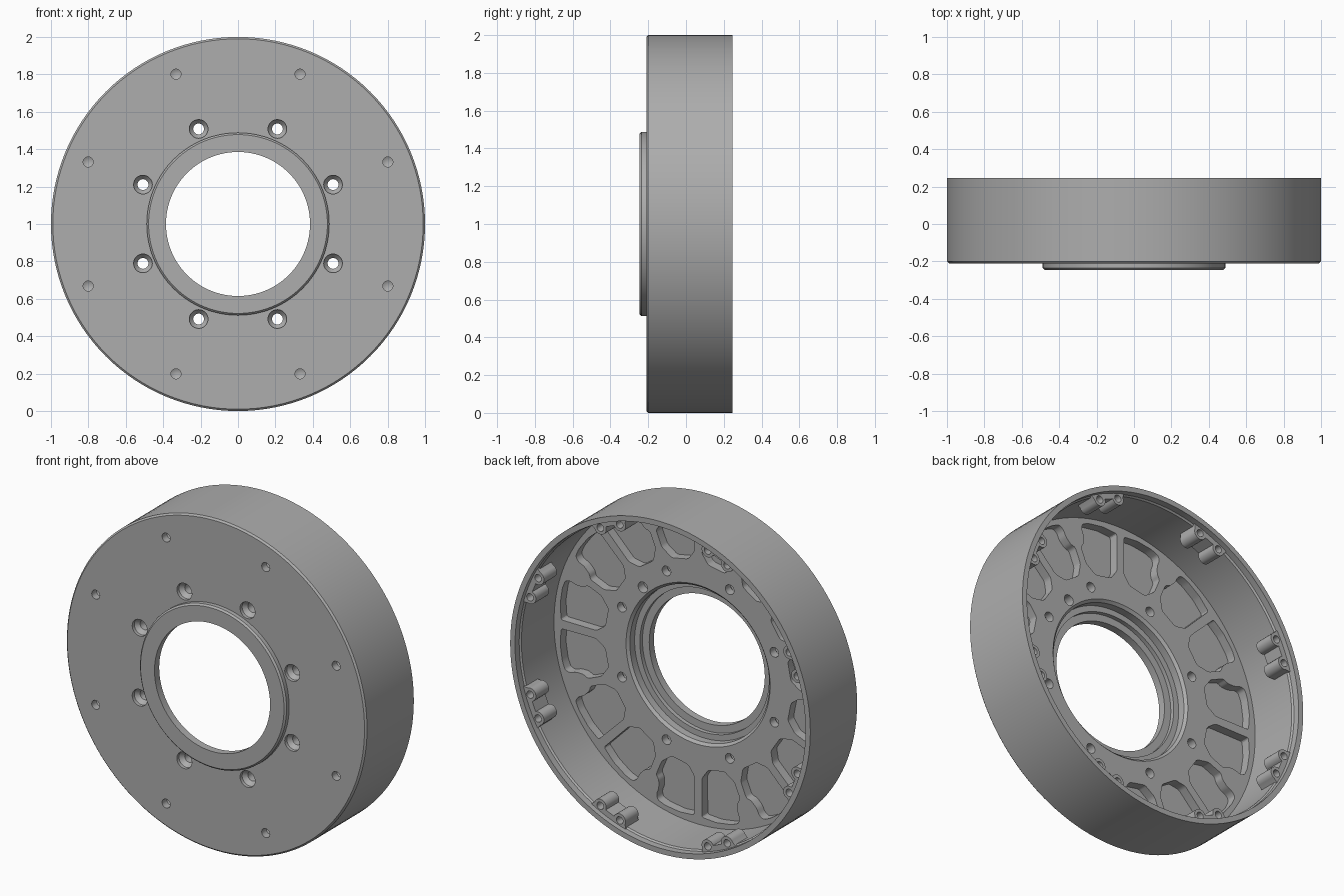
import bpy, bmesh, math
from mathutils import Matrix, Vector

cube = bpy.data.objects.get("Cube")
if cube:
    bpy.data.objects.remove(cube)

metal = bpy.data.materials.new("grey metal")
metal.use_nodes = True
grey = (0.42, 0.42, 0.42, 1)
metal.diffuse_color = grey
metal.node_tree.nodes["Principled BSDF"].inputs["Base Color"].default_value = grey

BACK, FRONT, WEB, FLOOR = 0.245, -0.21, -0.115, -0.17
EIGHTH = math.tau / 8
BOLT_ANGLES = [EIGHTH * (i + 0.5) for i in range(8)]


def place(u, v, angle, y):
    """Point u along and v across a spoke at the given angle around the axis."""
    c, s = math.cos(angle), math.sin(angle)
    return Vector((u * c - v * s, y, 1 + u * s + v * c))


def lathe(bm, profile, centre, segments, closed=False):
    """Revolve (radius, y) points around a line parallel to y."""
    verts = [bm.verts.new((centre.x + r, y, centre.z)) for r, y in profile]
    pairs = list(zip(verts, verts[1:]))
    if closed:
        pairs.append((verts[-1], verts[0]))
    edges = [bm.edges.new(p) for p in pairs]
    bmesh.ops.spin(bm, geom=verts + edges, cent=centre, axis=(0, 1, 0),
                   angle=math.tau, steps=segments)


def prism(bm, outline, angle, y0, y1, rounding=0):
    """Extrude an outline of (u, v) points along y."""
    low = [bm.verts.new(place(u, v, angle, y0)) for u, v in outline]
    high = [bm.verts.new(place(u, v, angle, y1)) for u, v in outline]
    bm.faces.new(low)
    bm.faces.new(high[::-1])
    n = len(low)
    for i in range(n):
        j = (i + 1) % n
        bm.faces.new((low[j], low[i], high[i], high[j]))
    if rounding:
        sides = [bm.edges.get(p) for p in zip(low, high)]
        bmesh.ops.bevel(bm, geom=sides, offset=rounding, segments=3,
                        profile=0.5, affect='EDGES', clamp_overlap=True)


def finish(bm, name):
    bmesh.ops.remove_doubles(bm, verts=bm.verts, dist=0.00005)
    bmesh.ops.recalc_face_normals(bm, faces=bm.faces)
    mesh = bpy.data.meshes.new(name)
    bm.to_mesh(mesh)
    bm.free()
    mesh.materials.append(metal)
    obj = bpy.data.objects.new(name, mesh)
    bpy.context.collection.objects.link(obj)
    return obj


def activate(obj):
    bpy.ops.object.select_all(action='DESELECT')
    obj.select_set(True)
    bpy.context.view_layer.objects.active = obj


def cut(obj, cutter):
    mod = obj.modifiers.new("cut", 'BOOLEAN')
    mod.operation, mod.solver, mod.object = 'DIFFERENCE', 'EXACT', cutter
    cutter.hide_render = True
    activate(obj)
    bpy.ops.object.modifier_apply(modifier=mod.name)
    bpy.data.objects.remove(cutter)


def smooth(obj):
    activate(obj)
    bpy.ops.object.shade_smooth_by_angle(angle=math.radians(25))


# Drum housing: front plate, outer wall, hub collar and stepped bore
bm = bmesh.new()
lathe(bm, [(0.99, FRONT), (1, -0.2), (1, BACK), (0.968, BACK), (0.968, 0.205),
           (0.96, 0.195), (0.96, WEB), (0.48, WEB), (0.465, -0.13),
           (0.465, -0.175), (0.43, -0.175), (0.43, -0.2), (0.385, -0.2),
           (0.385, -BACK), (0.478, -BACK), (0.488, -0.235), (0.488, FRONT)],
      Vector((0, 0, 1)), 128, closed=True)
housing = finish(bm, "drum_housing")

# Sixteen pockets in the web, mirrored in pairs about the spokes
pocket = [(0.62, -0.055), (0.67, -0.108), (0.9, -0.152), (0.925, -0.06),
          (0.93, 0.04), (0.92, 0.092), (0.89, 0.105), (0.85, 0.098),
          (0.8, 0.108), (0.775, 0.131), (0.68, 0.112), (0.62, 0.055)]
bm = bmesh.new()
for angle in BOLT_ANGLES:
    for side in (-1, 1):
        outline = [(u, -side * v) for u, v in pocket]
        prism(bm, outline, angle + side * EIGHTH / 4, FLOOR, WEB + 0.05, 0.012)
cut(housing, finish(bm, "pocket_cutter"))

# Countersunk bolt holes, blind front holes and one blind hole in the web
bm = bmesh.new()
for angle in BOLT_ANGLES:
    lathe(bm, [(0, -0.3), (0.05, -0.3), (0.05, -0.19), (0.029, -0.165),
               (0.029, 0), (0, 0)], place(0.55, 0, angle, 0), 28)
    lathe(bm, [(0, -0.3), (0.027, -0.3), (0.027, -0.165), (0, -0.15)],
          place(0.867, 0, angle, 0), 24)
lathe(bm, [(0, 0), (0.032, 0), (0.032, -0.17), (0, -0.17)],
      place(0.52, 0, EIGHTH, 0), 24)
cut(housing, finish(bm, "hole_cutter"))

# Small radial hole through the outer wall
bm = bmesh.new()
spot = place(0.98, 0, 5 * EIGHTH, -0.06)
turn = Vector((0, 0, 1)).rotation_difference(spot - Vector((0, -0.06, 1)))
bmesh.ops.create_cone(bm, cap_ends=True, segments=20, radius1=0.02, radius2=0.02,
                      depth=0.12, matrix=Matrix.Translation(spot) @ turn.to_matrix().to_4x4())
cut(housing, finish(bm, "side_hole_cutter"))
smooth(housing)

# Two-lobed screw bosses around the inside of the wall
lobes = []
for centre in (-0.07, 0.07):
    for i in range(13):
        a = math.radians(270 - 15 * i)
        lobes.append((0.935 + 0.04 * math.cos(a), centre + 0.04 * math.sin(a)))
lobes += [(0.975, 0.13), (0.975, -0.13)]
bm = bmesh.new()
for angle in BOLT_ANGLES:
    prism(bm, lobes, angle, 0.09, 0.213)
bosses = finish(bm, "screw_bosses")

# Tapped holes in the bosses
bm = bmesh.new()
for angle in BOLT_ANGLES:
    for v in (-0.07, 0.07):
        lathe(bm, [(0, 0.3), (0.022, 0.3), (0.022, 0.13), (0, 0.12)],
              place(0.935, v, angle, 0), 20)
cut(bosses, finish(bm, "tapped_hole_cutter"))
smooth(bosses)
